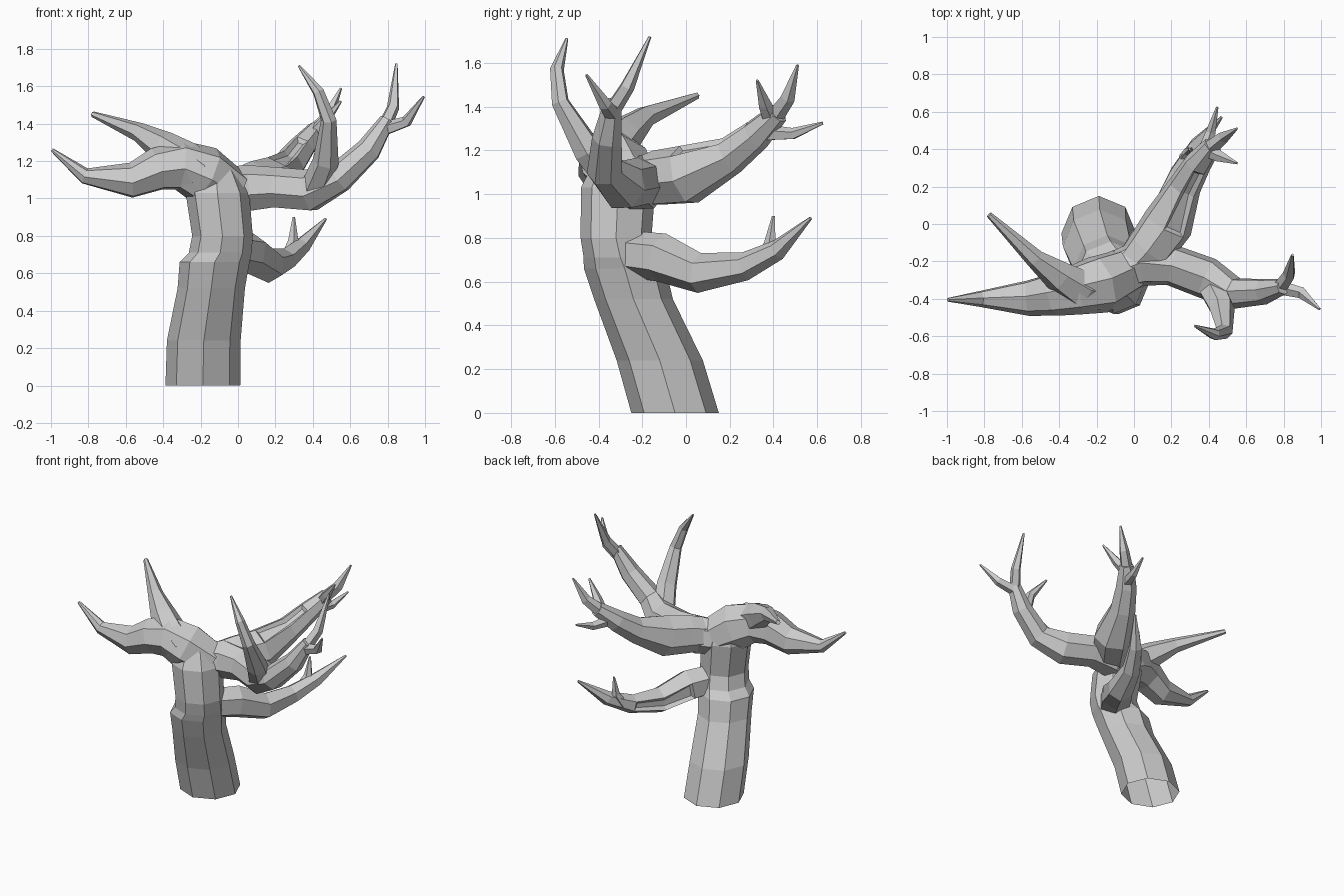
import bpy, bmesh
from math import cos, sin, pi
from mathutils import Vector

if "Cube" in bpy.data.objects:
    bpy.data.objects.remove(bpy.data.objects["Cube"])


def limb(name, path, sides=6, level=False, grooves=()):
    """Loft a flat-shaded tapered tube through (x, y, z, radius) points.
    grooves: (segment, side) faces that are inset to give bark furrows."""
    bm = bmesh.new()
    pts = [Vector(p[:3]) for p in path]
    rings, side = [], None
    for i, p in enumerate(pts):
        t = (pts[min(i + 1, len(pts) - 1)] - pts[max(i - 1, 0)]).normalized()
        if level:
            u, v = Vector((1, 0, 0)), Vector((0, 1, 0))
        else:
            if side is None:
                side = Vector((0, 0, 1)) if abs(t.z) < 0.8 else Vector((0, -1, 0))
            u = (side - t * side.dot(t)).normalized()
            v = t.cross(u)
            side = u
        r = path[i][3]
        rings.append([bm.verts.new(p + (u * cos(2 * pi * k / sides) + v * sin(2 * pi * k / sides)) * r)
                      for k in range(sides)])
    faces = {}
    for i in range(len(rings) - 1):
        a, b = rings[i], rings[i + 1]
        for k in range(sides):
            n = (k + 1) % sides
            faces[i, k] = bm.faces.new((a[k], a[n], b[n], b[k]))
    bm.faces.new(rings[0][::-1])
    bm.faces.new(rings[-1])
    bmesh.ops.recalc_face_normals(bm, faces=bm.faces[:])
    if grooves:
        bmesh.ops.inset_region(bm, faces=[faces[g] for g in grooves],
                               thickness=0.025, depth=-0.02)
    mesh = bpy.data.meshes.new(name)
    bm.to_mesh(mesh)
    bm.free()
    obj = bpy.data.objects.new(name, mesh)
    bpy.context.collection.objects.link(obj)
    return obj


# Leaning octagonal trunk with a bark step below the lower branch
tree = limb("tree", [(-.188, -.05, 0, .2), (-.183, -.12, .24, .197), (-.143, -.24, .52, .18),
                     (-.125, -.28, .66, .187), (-.095, -.30, .71, .168), (-.083, -.32, .80, .162),
                     (-.11, -.31, 1.03, .17), (-.12, -.30, 1.15, .12)], sides=8, level=True)

# Left limb, its long tip and the upper fork
limb("left_limb", [(-.03, -.25, 1.03, .13), (-.18, -.32, 1.125, .16), (-.31, -.35, 1.175, .137),
                   (-.43, -.375, 1.155, .118), (-.57, -.395, 1.095, .097),
                   (-.82, -.40, 1.12, .044), (-.995, -.405, 1.26, .01)], sides=7)
limb("left_upper_fork", [(-.20, -.36, 1.13, .11), (-.29, -.35, 1.20, .112), (-.40, -.28, 1.275, .088),
                         (-.53, -.185, 1.355, .052), (-.775, .05, 1.45, .016)])

# Right limb with three prongs
limb("right_limb", [(-.13, -.27, 1.04, .11), (.04, -.205, 1.05, .13), (.20, -.22, 1.055, .112),
                    (.39, -.29, 1.04, .115), (.54, -.37, 1.11, .085),
                    (.70, -.36, 1.26, .07), (.80, -.335, 1.42, .042)], sides=7)
limb("right_front_prong", [(.40, -.31, 1.03, .08), (.47, -.45, 1.20, .07), (.485, -.575, 1.42, .042),
                           (.43, -.59, 1.57, .032), (.325, -.545, 1.71, .007)])
limb("right_tall_prong", [(.78, -.34, 1.38, .04), (.83, -.27, 1.49, .035), (.847, -.165, 1.72, .007)], 5)
limb("right_end_prong", [(.78, -.34, 1.37, .04), (.90, -.37, 1.41, .032), (.993, -.455, 1.545, .007)], 5)

# Back limb with three finger-like prongs
limb("back_limb", [(-.04, -.27, 1.05, .10), (.08, -.14, 1.07, .13), (.18, .0, 1.085, .14),
                   (.27, .20, 1.175, .09), (.34, .32, 1.27, .074), (.42, .42, 1.37, .05)],
     sides=7, grooves=[(2, 0), (3, 0)])
limb("back_tall_prong", [(.40, .40, 1.35, .045), (.48, .465, 1.44, .035), (.55, .51, 1.59, .007)], 5)
limb("back_low_prong", [(.36, .34, 1.28, .042), (.41, .49, 1.275, .028), (.445, .625, 1.325, .007)], 5)
limb("back_side_prong", [(.40, .39, 1.34, .04), (.46, .36, 1.41, .032), (.55, .325, 1.52, .007)], 5)

# Lower limb reaching backwards, with a furrowed side
limb("lower_limb", [(-.10, -.36, .74, .10), (.06, -.11, .71, .112), (.17, .06, .64, .092),
                    (.25, .27, .67, .065), (.34, .42, .745, .048), (.468, .57, .89, .008)],
     grooves=[(1, 4), (2, 4)])
limb("lower_prong", [(.27, .34, .69, .04), (.295, .385, .77, .03), (.298, .40, .90, .007)], 5)

# Fuse every limb with the trunk into one skin
parts = [o for o in bpy.context.collection.objects if o != tree]
for part in parts:
    mod = tree.modifiers.new(part.name, 'BOOLEAN')
    mod.operation = 'UNION'
    mod.solver = 'EXACT'
    mod.object = part
fused = bpy.data.meshes.new_from_object(tree.evaluated_get(bpy.context.evaluated_depsgraph_get()))
tree.modifiers.clear()
tree.data = fused
for part in parts:
    bpy.data.objects.remove(part)

# Open the foot of the trunk
bm = bmesh.new()
bm.from_mesh(fused)
bmesh.ops.delete(bm, geom=[f for f in bm.faces if f.calc_center_median().z < 0.001], context='FACES')
bm.to_mesh(fused)
bm.free()
